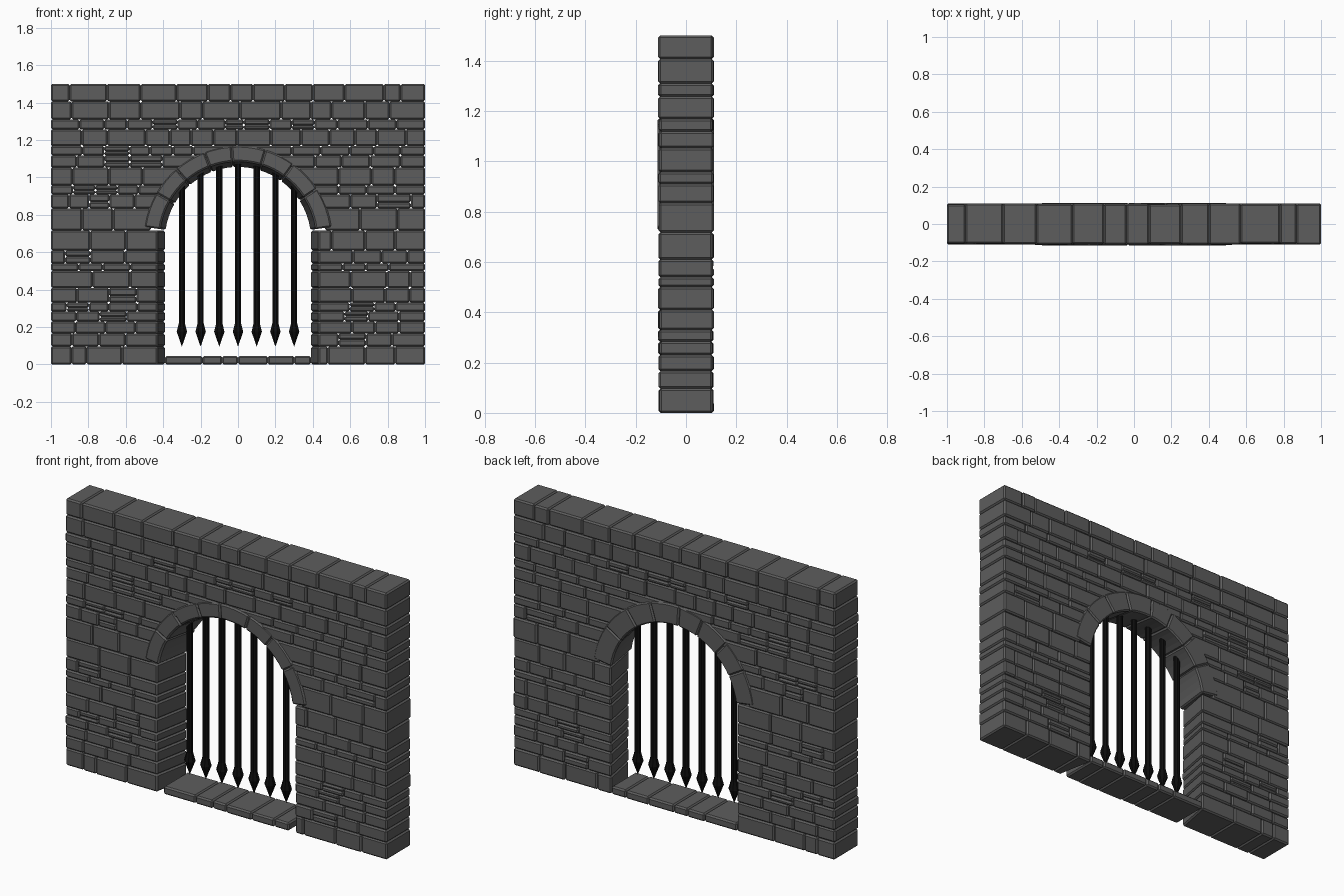
import bpy, bmesh, random
from math import sin, cos, pi, radians, sqrt

random.seed(7)
if "Cube" in bpy.data.objects:
    bpy.data.objects.remove(bpy.data.objects["Cube"])

DEPTH = 0.105                    # half thickness of the wall
ARCH_Z = 0.665                   # centre height of the arch
R_OUT, R_FRONT, R_BACK, R_CUT = 0.505, 0.42, 0.39, 0.47
JAMB_FRONT, JAMB_BACK = 0.43, 0.39


def material(name, value):
    m = bpy.data.materials.new(name)
    m.use_nodes = True
    color = (value, value, value, 1)
    m.diffuse_color = color
    bsdf = m.node_tree.nodes["Principled BSDF"]
    bsdf.inputs["Base Color"].default_value = color
    bsdf.inputs["Roughness"].default_value = 0.9
    return m


stone = material("dark grey stone", 0.11)
iron = material("black iron", 0.004)


def finish(bm, name, mat):
    bmesh.ops.recalc_face_normals(bm, faces=bm.faces[:])
    mesh = bpy.data.meshes.new(name)
    bm.to_mesh(mesh)
    bm.free()
    mesh.materials.append(mat)
    obj = bpy.data.objects.new(name, mesh)
    bpy.context.collection.objects.link(obj)
    return obj


def block(bm, front, back, y_front, y_back, bevel=0.008):
    """Chamfered stone between a front and a back outline in x and z."""
    a = [bm.verts.new((x, y_front, z)) for x, z in front]
    b = [bm.verts.new((x, y_back, z)) for x, z in back]
    n = len(a)
    faces = [bm.faces.new(a), bm.faces.new(b[::-1])]
    for i in range(n):
        j = (i + 1) % n
        faces.append(bm.faces.new((a[j], a[i], b[i], b[j])))
    bmesh.ops.recalc_face_normals(bm, faces=faces)
    edges = {e for f in faces for e in f.edges}
    sharp = [e for e in edges if e.calc_face_angle(0) > 0.4]
    bmesh.ops.bevel(bm, geom=sharp, offset=bevel, segments=1,
                    affect='EDGES', clamp_overlap=True)


def quad(low_a, low_b, top_a, top_b, z0, z1):
    return [(low_a, z0), (low_b, z0), (top_b, z1), (top_a, z1)]


def wall_stone(bm, front, back):
    block(bm, front, back, -DEPTH - random.uniform(0, 0.006),
          DEPTH + random.uniform(0, 0.006))


def random_joints(start, end, height):
    """Split a course into stones of uneven length."""
    joints, x = [], start
    while True:
        x += random.uniform(0.08, 0.13) + height * random.uniform(0.2, 0.9)
        if x > end - 0.07:
            return joints
        joints.append(x)


def arch_x(z):
    return sqrt(max(0, R_CUT ** 2 - (z - ARCH_Z) ** 2))


# Wall courses
levels = [0, .097, .166, .23, .283, .33, .41, .5, .54, .61, .717, .835, .91,
          .957, 1.053, 1.118, 1.168, 1.257, 1.31, 1.407, 1.5]
known_joints = {
    (0, -1): [.62, .81, .89], (0, 1): [.48, .68, .84],
    (9, -1): [.6, .79], (9, 1): [.5, .68, .84],
    (18, 0): [-.89, -.69, -.52, -.31, -.19, .01, .23, .39, .5, .68, .81],
    (19, 0): [-.9, -.7, -.52, -.33, -.16, -.04, .08, .25, .4, .57, .78, .87],
}


def course(bm, row, side):
    z0, z1 = levels[row], levels[row + 1]
    height = z1 - z0
    if side == 0:                                  # full course over the arch
        ends = [(-1, -1)] * 2
    elif z1 < 0.72:                                # splayed jamb
        ends = [(JAMB_FRONT,) * 2, (JAMB_BACK,) * 2]
    else:                                          # beside the arch
        ends = [(arch_x(z0), arch_x(z1))] * 2
    start = max(ends[0])
    joints = known_joints.get((row, side)) or random_joints(start, 1, height)
    marks = [(x, x) for x in joints] + [(1, 1)]
    fronts, backs = [ends[0]] + marks, [ends[1]] + marks
    s = side or 1
    for i in range(len(marks)):
        split = [(z0, z1)]
        if 0 < i < len(marks) - 1 and height < 0.08 and random.random() < 0.25:
            mid = z0 + height * random.uniform(0.4, 0.6)
            split = [(z0, mid), (mid, z1)]
        for low, top in split:
            outlines = [quad(s * m[i][0], s * m[i + 1][0], s * m[i][1],
                             s * m[i + 1][1], low, top)
                        for m in (fronts, backs)]
            wall_stone(bm, *outlines)


bm = bmesh.new()
for row in range(len(levels) - 1):
    for side in ([0] if levels[row] > 1.16 else [-1, 1]):
        course(bm, row, side)
finish(bm, "stone_wall", stone)

# Arch ring
bm = bmesh.new()
ring_angles = [8, 33, 54, 73, 94, 111, 131, 150, 172]


def wedge(a0, a1, inner, outer, steps=4):
    arc = [radians(a0 + (a1 - a0) * i / steps) for i in range(steps + 1)]
    points = [(outer, a) for a in arc] + [(inner, a) for a in arc[::-1]]
    return [(r * cos(a), ARCH_Z + r * sin(a)) for r, a in points]


for a0, a1 in zip(ring_angles, ring_angles[1:]):
    block(bm, wedge(a0, a1, R_FRONT, R_OUT), wedge(a0, a1, R_BACK, R_OUT),
          -0.114, 0.112)
finish(bm, "arch_ring", stone)

# Threshold
bm = bmesh.new()
sill = [-.39, -.19, -.085, 0, .16, .3, .39]
for x0, x1 in zip(sill, sill[1:]):
    outline = quad(x0, x1, x0, x1, 0, 0.045)
    wall_stone(bm, outline, outline)
finish(bm, "threshold", stone)

# Portcullis bars with spear tips
SIDES = 8
for k in range(-3, 4):
    x = k * 0.1
    top = ARCH_Z + sqrt(0.44 ** 2 - x * x)
    profile = [(.018, top), (.018, .22), (.03, .175)]
    bm = bmesh.new()
    rings = [[bm.verts.new((x + r * cos((i + .5) * 2 * pi / SIDES),
                            r * sin((i + .5) * 2 * pi / SIDES), z))
              for i in range(SIDES)] for r, z in profile]
    tip = bm.verts.new((x, 0, 0.095))
    bm.faces.new(rings[0])
    for i in range(SIDES):
        j = (i + 1) % SIDES
        for a, b in zip(rings, rings[1:]):
            bm.faces.new((a[i], a[j], b[j], b[i]))
        bm.faces.new((rings[-1][i], rings[-1][j], tip))
    finish(bm, f"gate_bar_{k + 4}", iron)
